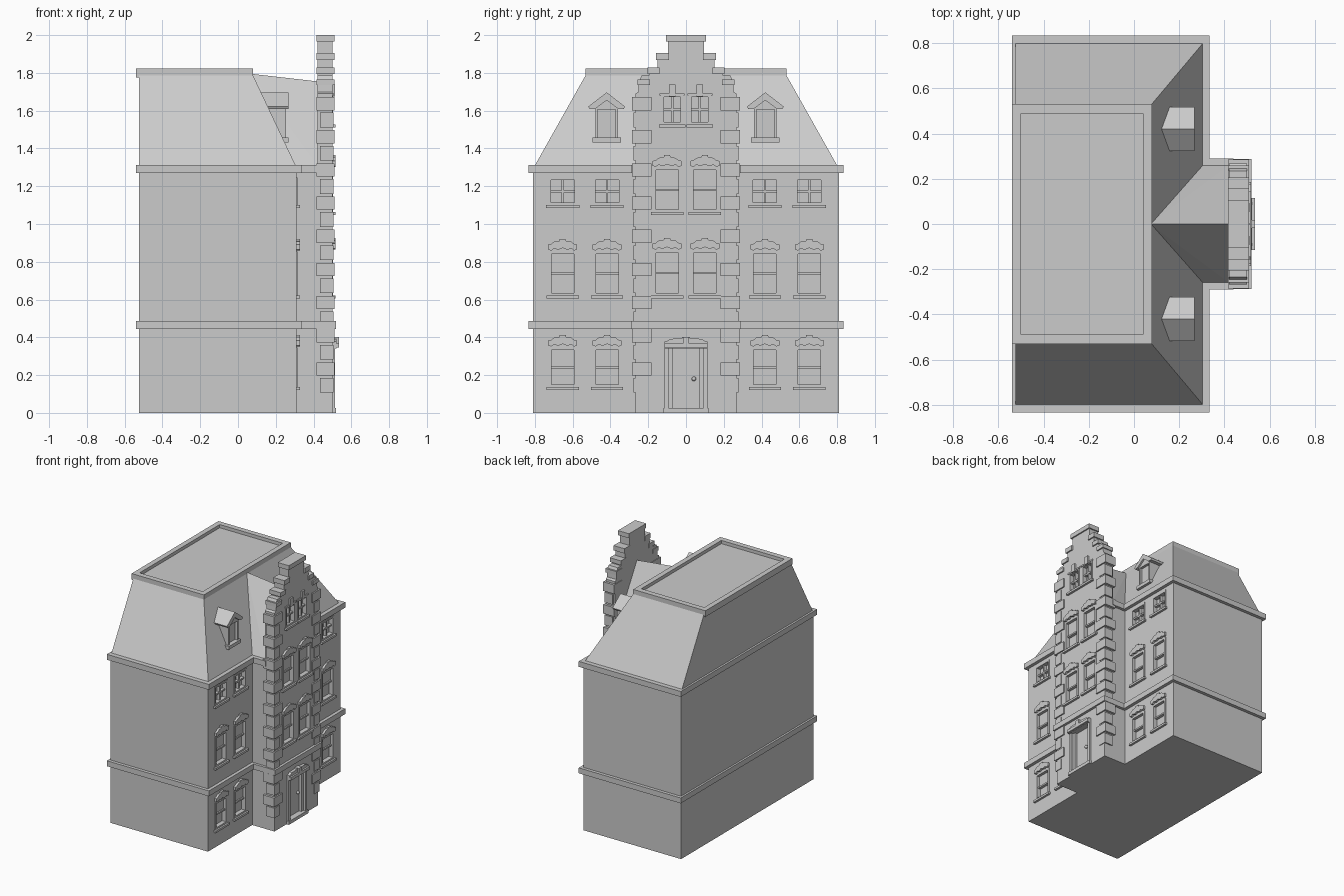
import bpy, bmesh
from mathutils import Vector

if "Cube" in bpy.data.objects:
    bpy.data.objects.remove(bpy.data.objects["Cube"])


def finish(name, bm):
    bmesh.ops.recalc_face_normals(bm, faces=bm.faces)
    me = bpy.data.meshes.new(name)
    bm.to_mesh(me)
    bm.free()
    ob = bpy.data.objects.new(name, me)
    bpy.context.collection.objects.link(ob)
    return ob


def prism(bm, pts, vec):
    """Closed solid: polygon pts extruded along vec."""
    a = [bm.verts.new(p) for p in pts]
    b = [bm.verts.new(Vector(p) + Vector(vec)) for p in pts]
    bm.faces.new(a)
    bm.faces.new(b[::-1])
    n = len(a)
    for i in range(n):
        bm.faces.new((a[i], a[(i + 1) % n], b[(i + 1) % n], b[i]))


def box(bm, x0, x1, y0, y1, z0, z1):
    prism(bm, [(x0, y0, z0), (x1, y0, z0), (x1, y1, z0), (x0, y1, z0)], (0, 0, z1 - z0))


def face_prism(bm, half, y, z, x0, x1):
    """Symmetric (y, z) half profile extruded along x."""
    full = half + [(-a, b) for a, b in reversed(half) if a > 0]
    prism(bm, [(x0, y + a, z + b) for a, b in full], (x1 - x0, 0, 0))


def plan(name, xb, xf, yo, xp, yp, z0, z1):
    """T-shaped plan: main block plus projecting centre bay."""
    bm = bmesh.new()
    prism(bm, [(xb, -yo, z0), (xf, -yo, z0), (xf, -yp, z0), (xp, -yp, z0),
               (xp, yp, z0), (xf, yp, z0), (xf, yo, z0), (xb, yo, z0)], (0, 0, z1 - z0))
    return finish(name, bm)


def hull(name, pts):
    bm = bmesh.new()
    for p in pts:
        bm.verts.new(p)
    bmesh.ops.convex_hull(bm, input=bm.verts)
    return finish(name, bm)


def cut(ob, cutter):
    m = ob.modifiers.new("openings", 'BOOLEAN')
    m.object, m.operation, m.solver = cutter, 'DIFFERENCE', 'EXACT'
    bpy.context.view_layer.objects.active = ob
    bpy.ops.object.modifier_apply(modifier=m.name)


# Walls and string courses
walls = plan("walls", -0.525, 0.31, 0.81, 0.5, 0.268, 0, 1.31)
plan("lower_band", -0.54, 0.335, 0.835, 0.52, 0.288, 0.445, 0.487)
plan("cornice", -0.54, 0.335, 0.835, 0.44, 0.29, 1.27, 1.312)

# Stepped gable
bm = bmesh.new()
face_prism(bm, [(0.268, 1.31), (0.268, 1.69), (0.252, 1.70), (0.25, 1.755), (0.235, 1.785), (0.195, 1.785),
                (0.195, 1.82), (0.15, 1.82), (0.15, 1.9), (0.095, 1.9), (0.095, 1.99)], 0, 0, 0.42, 0.5)
gable = finish("stepped_gable", bm)

# Gable coping slabs
bm = bmesh.new()
box(bm, 0.415, 0.51, -0.105, 0.105, 1.965, 2.0)
for s in (-1, 1):
    for ya, yb, z0, z1 in ((0.09, 0.16, 1.868, 1.905), (0.14, 0.205, 1.795, 1.828), (0.19, 0.258, 1.735, 1.765)):
        box(bm, 0.415, 0.51, min(s * ya, s * yb), max(s * ya, s * yb), z0, z1)
finish("gable_coping", bm)

# Quoins: alternating wide and narrow blocks
bm = bmesh.new()
for s in (-1, 1):
    for i in range(9):
        t = 1.672 - i * 0.1755
        ya, yb = sorted((s * 0.286, s * 0.183))
        box(bm, 0.415, 0.51, ya, yb, t - 0.07, t)
        ya, yb = sorted((s * 0.277, s * 0.215))
        box(bm, 0.435, 0.506, ya, yb, t - 0.161, t - 0.083)
finish("quoins", bm)

# Windows
frames, sills, lintels, holes = (bmesh.new() for _ in range(4))
LINTEL = [(0, .062), (.016, .062), (.018, .052), (.045, .048), (.06, .036), (.077, .032),
          (.077, .006), (.06, .0), (.045, .012), (.025, .004), (0, .014)]


def window(x, y, z0, z1, w, lintel=True, panes=False):
    h, zm, t = w / 2, (z0 + z1) / 2, 0.013
    box(holes, x - 0.03, x + 0.05, y - h, y + h, z0, z1)
    a, b = x - 0.032, x + 0.004
    for s in (-1, 1):
        ya, yb = sorted((y + s * (h + 0.001), y + s * (h - t)))
        box(frames, a, b, ya, yb, z0, z1)
    box(frames, a, b, y - h, y + h, z0, z0 + t)
    box(frames, a, b, y - h, y + h, z1 - t, z1)
    box(frames, a, b - 0.012, y - h, y + h, zm - 0.006, zm + 0.006)
    if panes:
        box(frames, a, b - 0.012, y - 0.006, y + 0.006, z0, z1)
    else:  # upper sash sits forward of the lower one
        box(frames, a, x - 0.018, y - h, y + h, zm, z1)
    box(sills, x - 0.01, x + 0.017, y - h - 0.013, y + h + 0.013, z0 - 0.016, z0)
    if lintel:
        face_prism(lintels, LINTEL, y, z1 + 0.004, x - 0.01, x + 0.017)


for s in (-1, 1):
    for y in (0.418, 0.653):
        window(0.31, s * y, 0.137, 0.347, 0.145)
        window(0.31, s * y, 0.622, 0.855, 0.145)
        window(0.31, s * y, 1.1, 1.245, 0.15, False, True)
    window(0.5, s * 0.1, 0.622, 0.86, 0.145)
    window(0.5, s * 0.1, 1.063, 1.298, 0.145)
    window(0.5, s * 0.073, 1.527, 1.685, 0.115, False, True)
    # attic keystones and flat heads
    box(lintels, 0.49, 0.513, s * 0.073 - 0.017, s * 0.073 + 0.017, 1.675, 1.738)
    box(lintels, 0.49, 0.508, s * 0.073 - 0.066, s * 0.073 + 0.066, 1.68, 1.692)
box(holes, 0.46, 0.6, -0.092, 0.092, 0.025, 0.342)
finish("window_frames", frames)
finish("window_sills", sills)
finish("window_lintels", lintels)
cutter = finish("opening_cutter", holes)
cut(walls, cutter)
cut(gable, cutter)
bpy.data.objects.remove(cutter)

# Door: step, pilasters, leaf, hood
bm = bmesh.new()
box(bm, 0.45, 0.52, -0.12, 0.12, 0, 0.025)
finish("door_step", bm)
bm = bmesh.new()
for s in (-1, 1):
    for y0, y1, xf in ((0.092, 0.115, 0.513), (0.07, 0.093, 0.495)):
        ya, yb = sorted((s * y0, s * y1))
        box(bm, 0.46, xf, ya, yb, 0.025, 0.342)
finish("door_pilasters", bm)
bm = bmesh.new()
box(bm, 0.455, 0.475, -0.072, 0.072, 0.025, 0.342)
finish("door_leaf", bm)
bm = bmesh.new()
face_prism(bm, [(0, .06), (.02, .06), (.022, .052), (.085, .05), (.098, .04), (.115, .036),
                (.115, 0), (0, 0)], 0, 0.342, 0.47, 0.522)
box(bm, 0.49, 0.535, -0.115, 0.115, 0.345, 0.368)
box(bm, 0.49, 0.535, -0.017, 0.017, 0.345, 0.402)
finish("door_hood", bm)
bpy.ops.mesh.primitive_uv_sphere_add(segments=16, ring_count=8, radius=0.012, location=(0.485, 0.042, 0.18))
bpy.context.object.name = "door_knob"
bpy.ops.object.shade_smooth_by_angle()

# Mansard roof with a flush back, and the centre bay's cross roof
hull("mansard_roof", [(x, s * y, z) for s in (-1, 1) for x, y, z in
                      ((-0.525, 0.8, 1.31), (0.305, 0.8, 1.31), (-0.525, 0.53, 1.79), (0.078, 0.53, 1.79))])
hull("cross_roof", [(0.42, 0, 1.755), (0.07, 0, 1.795), (0.07, 0, 1.31)] +
     [(x, s * 0.26, 1.31) for s in (-1, 1) for x in (0.42, 0.3)])

# Flat roof with raised rim
bm = bmesh.new()
box(bm, -0.54, 0.08, -0.532, 0.532, 1.775, 1.797)
for s in (-1, 1):
    ya, yb = sorted((s * 0.49, s * 0.532))
    box(bm, -0.54, 0.08, ya, yb, 1.797, 1.822)
box(bm, -0.54, -0.5, -0.49, 0.49, 1.797, 1.822)
box(bm, 0.04, 0.08, -0.49, 0.49, 1.797, 1.822)
finish("roof_rim", bm)

# Dormers
body, roof = bmesh.new(), bmesh.new()
for y in (-0.42, 0.42):
    face_prism(body, [(0, 1.68), (0.06, 1.63), (0.06, 1.44), (0.048, 1.44), (0.048, 1.605), (0, 1.605)], y, 0, 0.1, 0.255)
    box(body, 0.1, 0.235, y - 0.05, y + 0.05, 1.44, 1.61)
    box(body, 0.15, 0.268, y - 0.075, y + 0.075, 1.432, 1.458)
    face_prism(roof, [(0, 1.697), (0.097, 1.622), (0.09, 1.608), (0.06, 1.61), (0, 1.655)], y, 0, 0.11, 0.268)
finish("dormer_bodies", body)
finish("dormer_roofs", roof)
